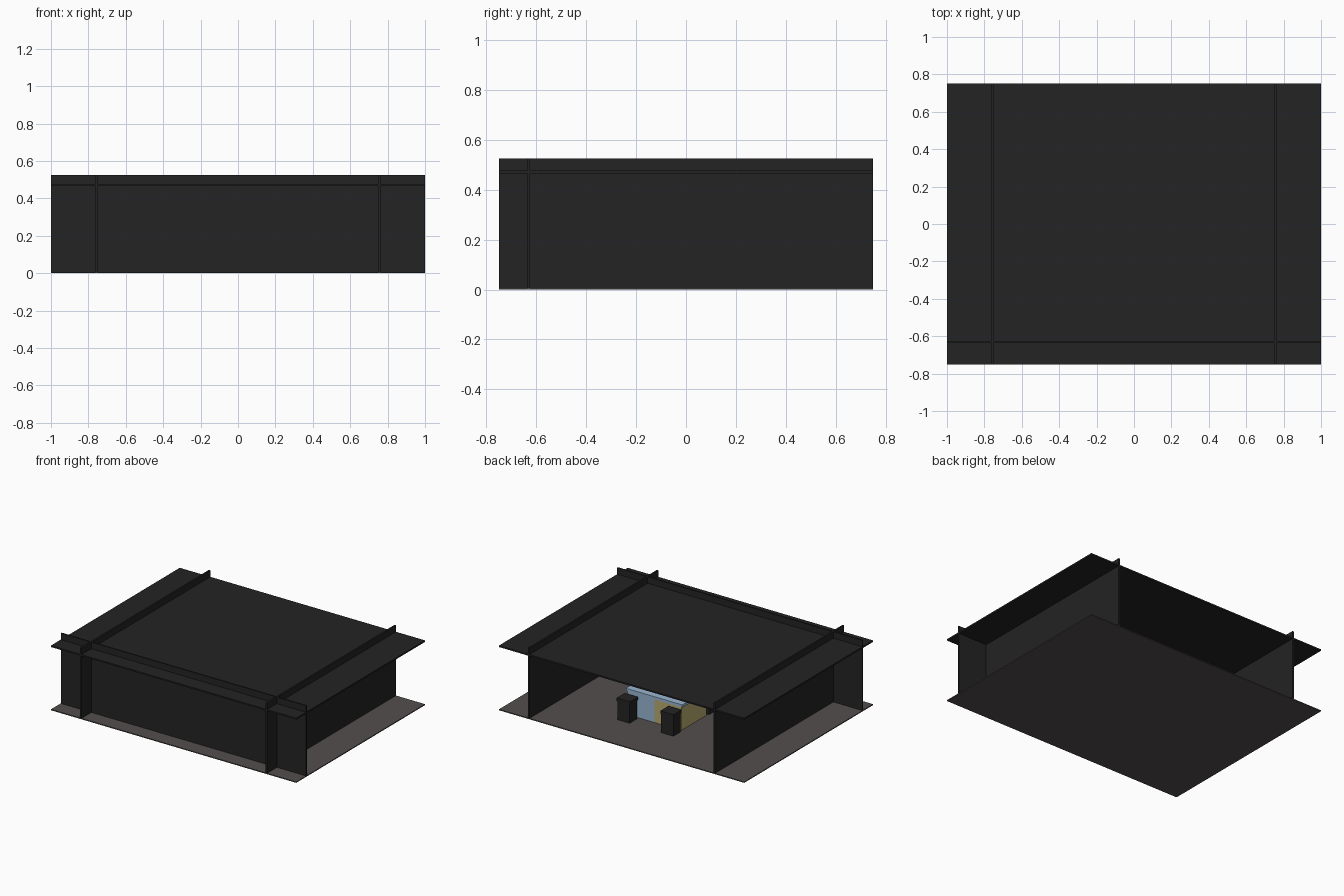
import bpy
import bmesh

cube = bpy.data.objects.get("Cube")
if cube:
    bpy.data.objects.remove(cube, do_unlink=True)


def material(name, rgb):
    m = bpy.data.materials.new(name)
    m.use_nodes = True
    color = (*rgb, 1)
    m.diffuse_color = color
    m.node_tree.nodes["Principled BSDF"].inputs["Base Color"].default_value = color
    return m


charcoal = material("charcoal", (0.017, 0.017, 0.017))
floor_grey = material("warm grey", (0.085, 0.076, 0.074))
blue = material("light blue", (0.32, 0.47, 0.64))
yellow = material("straw yellow", (0.48, 0.41, 0.16))


def box(name, x, y, z, mat):
    """Box from (low, high) pairs along each axis."""
    mesh = bpy.data.meshes.new(name)
    bm = bmesh.new()
    bmesh.ops.create_cube(bm, size=1)
    for v in bm.verts:
        for i, (low, high) in enumerate((x, y, z)):
            v.co[i] = high if v.co[i] > 0 else low
    bm.to_mesh(mesh)
    bm.free()
    mesh.materials.append(mat)
    obj = bpy.data.objects.new(name, mesh)
    bpy.context.collection.objects.link(obj)
    return obj


# Room shell: floor and roof slabs, crossing walls, open back
HALF_Y = 0.75
WALL_TOP = 0.525
FLOOR = 0.007
box("floor", (-1, 1), (-HALF_Y, HALF_Y), (0, FLOOR), floor_grey)
box("roof", (-1, 1), (-HALF_Y, HALF_Y), (0.466, 0.477), charcoal)
box("front_wall", (-1, 1), (-0.636, -0.626), (FLOOR, WALL_TOP), charcoal)
for side, x in (("right", -0.757), ("left", 0.757)):
    box(side + "_wall", (x - 0.006, x + 0.006), (-HALF_Y, HALF_Y),
        (FLOOR, WALL_TOP), charcoal)

# Table: two coloured halves under one top
CX, CY = 0.03, 0.18
box("table_base_yellow", (CX - 0.22, CX), (CY - 0.145, CY + 0.145), (FLOOR, 0.18), yellow)
box("table_base_blue", (CX, CX + 0.22), (CY - 0.145, CY + 0.145), (FLOOR, 0.18), blue)
box("table_top", (CX - 0.23, CX + 0.23), (CY - 0.15, CY + 0.15), (0.18, 0.2), blue)

# Four stools, two on each long side
for row, sy in (("front", -1), ("back", 1)):
    for side, sx in (("right", -1), ("left", 1)):
        x, y = CX + sx * 0.178, CY + sy * 0.207
        name = f"{row}_{side}_stool"
        box(name + "_base", (x - 0.05, x + 0.05), (y - 0.043, y + 0.043),
            (FLOOR, 0.145), charcoal)
        box(name + "_seat", (x - 0.054, x + 0.054), (y - 0.047, y + 0.047),
            (0.145, 0.168), charcoal)
